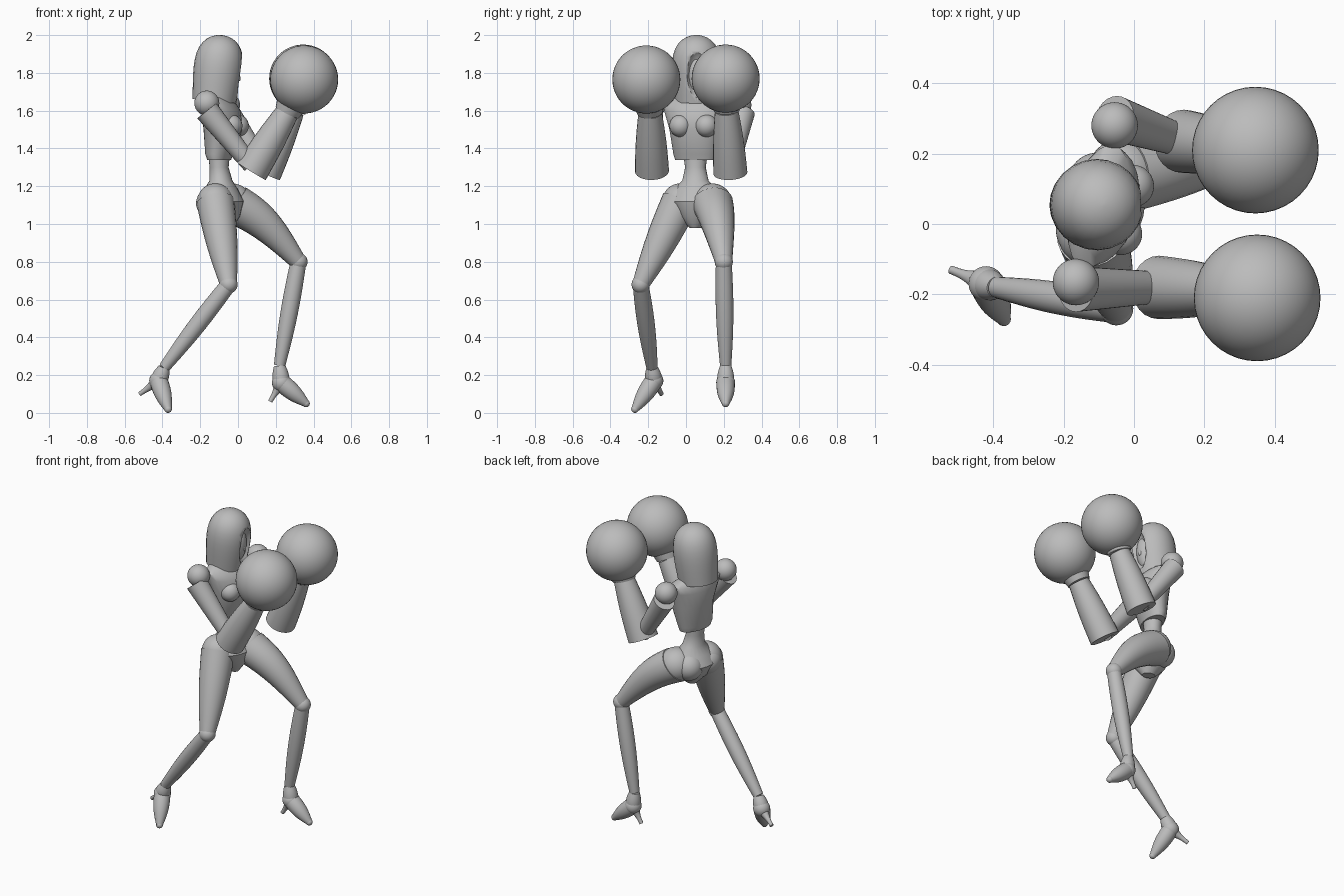
import bpy, bmesh, math
from mathutils import Vector, Matrix

default_cube = bpy.data.objects.get("Cube")
if default_cube:
    bpy.data.objects.remove(default_cube, do_unlink=True)

# One plain grey for the whole figure
GREY = (0.5, 0.5, 0.5, 1)
grey = bpy.data.materials.new("plain_grey")
grey.use_nodes = True
grey.diffuse_color = GREY
grey.node_tree.nodes["Principled BSDF"].inputs["Base Color"].default_value = GREY

UP = Vector((0, 0, 1))
ACROSS = Vector((0, 1, 0))
TWISTED = Vector((0.24, 0.97, 0))    # line of the shoulders and hips
SIDES = 24
STEPS = 12


def finish(name, bm):
    bmesh.ops.recalc_face_normals(bm, faces=bm.faces)
    mesh = bpy.data.meshes.new(name)
    bm.to_mesh(mesh)
    bm.free()
    mesh.materials.append(grey)
    mesh.shade_smooth()
    mesh.set_sharp_from_angle(angle=math.radians(40))
    obj = bpy.data.objects.new(name, mesh)
    bpy.context.collection.objects.link(obj)
    return obj


def loft(name, rings, along=UP, side=TWISTED):
    """Skin a row of ellipses given as (center, half width, half depth)."""
    bm = bmesh.new()
    wide = (side - along * side.dot(along)).normalized()
    deep = wide.cross(along)
    loops = []
    for center, width, depth in rings:
        angles = [math.tau * k / SIDES for k in range(SIDES)]
        loops.append([bm.verts.new(center + wide * width * math.cos(a)
                                   + deep * depth * math.sin(a)) for a in angles])
    for low, high in zip(loops, loops[1:]):
        for k in range(SIDES):
            n = (k + 1) % SIDES
            bm.faces.new((low[k], low[n], high[n], high[k]))
    bm.faces.new(loops[0])
    bm.faces.new(loops[-1])
    return finish(name, bm)


def trunk(name, profile):
    """Level loft from (x, z, half width, half depth) rows."""
    return loft(name, [(Vector((x, .05, z)), w, d) for x, z, w, d in profile])


def limb(name, start, end, thick, thin, swell=0, lift=0):
    """Tapered limb that swells and lifts towards its middle."""
    rings = []
    for i in range(STEPS + 1):
        t = i / STEPS
        arc = math.sin(math.pi * t)
        radius = thick + (thin - thick) * t + swell * arc
        rings.append((start.lerp(end, t) + UP * lift * arc, radius, radius))
    return loft(name, rings, (end - start).normalized(), ACROSS)


def ball(name, center, radius, stretch=(1, 1, 1), tilt=0):
    bm = bmesh.new()
    bmesh.ops.create_uvsphere(bm, u_segments=40, v_segments=24, radius=radius)
    bm.transform(Matrix.Translation(center)
                 @ Matrix.Rotation(math.radians(tilt), 4, 'Y')
                 @ Matrix.Diagonal((*stretch, 1)))
    return finish(name, bm)


# Hood: a rounded dome leaning forward, with a hollowed face opening
hood_rings = []
for i in range(STEPS + 1):
    t = math.sin(math.pi / 2 * i / STEPS)
    radius = .145 * math.sqrt(max(1 - t ** 4, .001)) * (.8 + .25 * t)
    hood_rings.append((Vector((.04 * t - .125, .055, 1.65 + .35 * t)), radius, radius))
hood = loft("hood", hood_rings, Vector((.1, 0, 1)).normalized())
cutter = ball("face_opening_cutter", (.045, .06, 1.79), .07, (1, .9, 2), 8)
cutter.hide_render = True
cutter.hide_viewport = True
cut = hood.modifiers.new("face_opening", 'BOOLEAN')
cut.operation = 'DIFFERENCE'
cut.object = cutter
ball("face", (-.045, .055, 1.79), .055, (1, 1, 2), 5)
ball("nose", (0, .06, 1.78), .012, (1, 1, 2), -20)
limb("neck", Vector((-.1, .05, 1.6)), Vector((-.09, .05, 1.76)), .06, .045, -.01)

# Trunk: hips narrowing into the waist, then the ribcage
trunk("pelvis_and_waist", [
    (-.07, .98, .03, .04), (-.08, 1.04, .09, .09), (-.09, 1.12, .15, .12),
    (-.09, 1.18, .12, .09), (-.09, 1.23, .07, .06), (-.1, 1.3, .055, .05),
    (-.1, 1.4, .07, .06)])
trunk("ribcage", [
    (-.1, 1.34, .11, .06), (-.1, 1.37, .12, .07), (-.08, 1.5, .14, .1),
    (-.09, 1.6, .17, .1), (-.1, 1.64, .18, .08), (-.11, 1.67, .13, .06),
    (-.11, 1.69, .07, .04)])
for label, s in (("near", -1), ("far", 1)):
    offset = TWISTED * .07 * s
    ball(label + "_bust", Vector((-.02, .04, 1.52)) + offset, .06)
    ball(label + "_buttock", Vector((-.12, .05, 1.11)) + offset, .085)

# Legs on high heels: the rear one reaches back, the front one steps ahead
legs = {
    "rear": ((-.12, -.03, 1.12), (-.05, -.24, .68), (-.39, -.18, .24),
             (-.42, -.17, .17), (-.37, -.27, .02), (-.52, -.13, .1), .1, 0),
    "front": ((-.03, .14, 1.11), (.32, .2, .8), (.22, .21, .25),
              (.23, .21, .16), (.36, .21, .05), (.17, .21, .06), .11, .04)}
for label, (*joints, thickness, lift) in legs.items():
    hip, knee, ankle, instep, toe, heel = map(Vector, joints)
    ball(label + "_hip", hip, thickness * .95)
    limb(label + "_thigh", hip, knee, thickness, .045, .01, lift)
    ball(label + "_knee", knee, .048)
    limb(label + "_shin", knee, ankle, .042, .03, .01)
    limb(label + "_shoe_collar", ankle, instep, .03, .045, .005)
    ball(label + "_instep", instep, .05)
    limb(label + "_shoe", instep, toe, .048, .02, .01)
    ball(label + "_toe", toe, .02)
    limb(label + "_heel", instep, heel, .045, .012, -.01)

# Arms raised in guard: shoulder, upper arm, flared cuff and round glove
arms = {
    "near": ((-.165, -.165, 1.64), (.07, -.18, 1.28), (.26, -.19, 1.59),
             (.35, -.21, 1.765), -.02),
    "far": ((-.055, .28, 1.63), (.14, .235, 1.27), (.29, .215, 1.6),
            (.345, .21, 1.77), .02)}
for label, (*joints, outward) in arms.items():
    shoulder, cuff, wrist, fist = map(Vector, joints)
    ball(label + "_shoulder", shoulder, .066)
    limb(label + "_upper_arm", shoulder + ACROSS * outward - UP * .04,
         cuff + UP * .03, .065, .045)
    limb(label + "_cuff", cuff, wrist, .09, .062, .005)
    limb(label + "_wrist", wrist, wrist.lerp(fist, .6), .068, .1)
    ball(label + "_glove", fist, .18)
